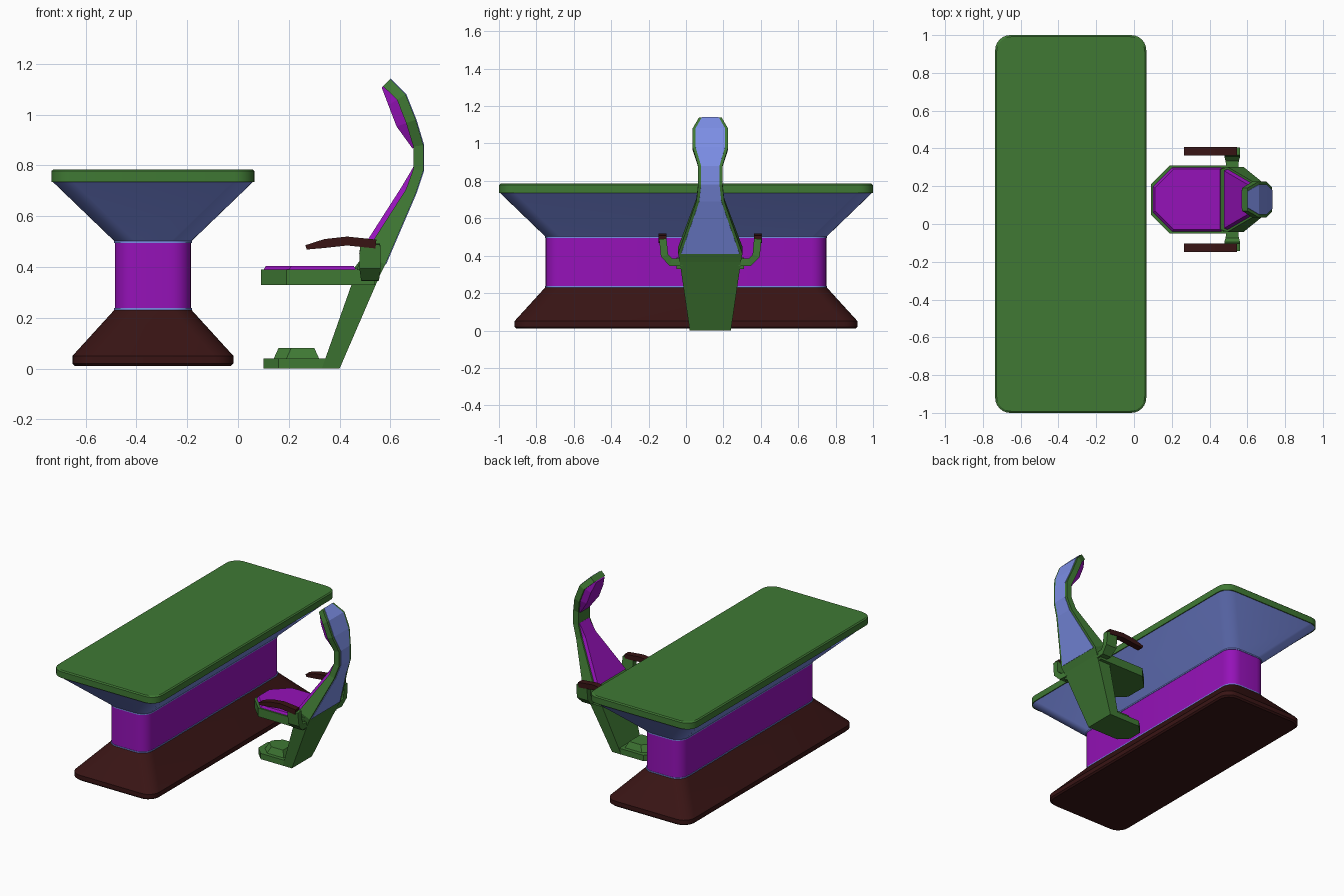
import bpy, bmesh, math
from mathutils import Vector

if "Cube" in bpy.data.objects:
    bpy.data.objects.remove(bpy.data.objects["Cube"])


def material(name, *rgb):
    mat = bpy.data.materials.new(name)
    mat.use_nodes = True
    mat.diffuse_color = (*rgb, 1)
    mat.node_tree.nodes["Principled BSDF"].inputs["Base Color"].default_value = (*rgb, 1)
    return mat


GREEN = material("green", 0.05, 0.19, 0.034)
PURPLE = material("purple", 0.3, 0.006, 0.48)
BLUE = material("periwinkle", 0.2, 0.27, 0.79)
MAROON = material("dark maroon", 0.04, 0.007, 0.007)

DESK_X = -0.335
CHAIR_Y = 0.13


def loft(name, mat, rings, smooth=False):
    """Skin equal-length rings of points and cap both ends."""
    bm = bmesh.new()
    loops = [[bm.verts.new(point) for point in ring] for ring in rings]
    for lower, upper in zip(loops, loops[1:]):
        for i in range(len(lower)):
            bm.faces.new((lower[i - 1], lower[i], upper[i], upper[i - 1]))
    bm.faces.new(loops[0])
    bm.faces.new(loops[-1])
    bmesh.ops.recalc_face_normals(bm, faces=bm.faces)
    mesh = bpy.data.meshes.new(name)
    bm.to_mesh(mesh)
    bm.free()
    mesh.materials.append(mat)
    part = bpy.data.objects.new(name, mesh)
    bpy.context.collection.objects.link(part)
    if smooth:
        bpy.ops.object.select_all(action="DESELECT")
        part.select_set(True)
        bpy.context.view_layer.objects.active = part
        bpy.ops.object.shade_smooth_by_angle(angle=math.radians(30))


# Desk: stacked rounded rectangles, each longer than wide by the same amount
def rounded_rectangle(half_width, z, radius=0.08, steps=6):
    half_length = half_width + 0.6
    ring = []
    for quarter, (sx, sy) in enumerate(((1, 1), (-1, 1), (-1, -1), (1, -1))):
        for step in range(steps + 1):
            angle = (quarter + step / steps) * math.pi / 2
            ring.append((DESK_X + sx * (half_width - radius) + radius * math.cos(angle),
                         sy * (half_length - radius) + radius * math.sin(angle), z))
    return ring


def desk_part(name, mat, *levels):
    loft(name, mat, [rounded_rectangle(*level) for level in levels], smooth=True)


COLUMN, TRIM, FOOT, TOP = 0.15, 0.153, 0.317, 0.4
desk_part("desk_base", MAROON, (FOOT - 0.01, 0.01), (FOOT, 0.02), (FOOT, 0.05), (TRIM, 0.23))
desk_part("lower_trim", BLUE, (TRIM, 0.23), (TRIM, 0.238))
desk_part("desk_column", PURPLE, (COLUMN, 0.235), (COLUMN, 0.5))
desk_part("desk_flare", BLUE, (TRIM, 0.495), (TRIM, 0.503), (TOP - 0.005, 0.736))
desk_part("desk_top", GREEN, (TOP, 0.735), (TOP, 0.778), (TOP - 0.008, 0.785))


# Chair plates: rectangles with chamfered front corners, optionally tapering upward
def plate(name, mat, front, rear, half, bottom, top, chamfer, taper=0):
    rings = []
    for z, inset in ((bottom, 0), (top, taper)):
        nose, tail, side = front + inset, rear - inset, half - inset
        outline = [(nose, side - chamfer), (nose + chamfer, side), (tail, side)]
        outline += [(x, -y) for x, y in reversed(outline)]
        rings.append([(x, CHAIR_Y + y, z) for x, y in outline])
    loft(name, mat, rings)


plate("seat_shell", GREEN, front=0.09, rear=0.54, half=0.18, bottom=0.33, top=0.39, chamfer=0.1)
plate("seat_cushion", PURPLE, front=0.1, rear=0.465, half=0.17, bottom=0.388, top=0.405,
      chamfer=0.1, taper=0.01)
plate("footrest", GREEN, front=0.1, rear=0.38, half=0.11, bottom=0, top=0.04, chamfer=0.06)
plate("foot_pad", GREEN, front=0.14, rear=0.32, half=0.085, bottom=0.038, top=0.082,
      chamfer=0.05, taper=0.02)


# Stem: leans back and widens from the footrest to the backrest
def stem_ring(front, rear, half, z):
    return [(x, CHAIR_Y + side * half, z)
            for x, side in ((front, -1), (rear, -1), (rear, 1), (front, 1))]


loft("seat_stem", GREEN, [stem_ring(0.33, 0.4, 0.11, 0), stem_ring(0.475, 0.577, 0.17, 0.41)])


# Ribbon: a band along a path, between two offsets measured along the path normal
def ribbon(name, mat, path, place, low, high, trim=0, slope=0):
    rings = []
    last = len(path) - 1
    for i, (u, v, half) in enumerate(path):
        along = Vector(path[min(i + 1, last)][:2]) - Vector(path[max(i - 1, 0)][:2])
        normal = Vector((-along.y, along.x)).normalized()
        under = Vector((u, v)) + normal * low[i]
        over = Vector((u, v)) + normal * high[i]
        wide = half - trim
        narrow = wide - slope * (high[i] - low[i])
        rings.append([place(*under, -wide), place(*under, wide),
                      place(*over, narrow), place(*over, -narrow)])
    loft(name, mat, rings)


def on_chair(x, z, across):
    return (x, CHAIR_Y + across, z)


# Backrest: rear outline as (x, z, half width), thicker towards the seat
SPINE = [(0.55, 0.35, 0.16), (0.58, 0.41, 0.172), (0.7, 0.69, 0.075), (0.73, 0.78, 0.065),
         (0.73, 0.88, 0.065), (0.7, 0.98, 0.095), (0.66, 1.08, 0.095), (0.6, 1.14, 0.06)]


def depths(path):
    return [0.04 + 0.18 * max(0, 0.7 - z) for x, z, half in path]


def cushion(name, path, bulges):
    shell = depths(path)
    ribbon(name, PURPLE, path, on_chair, [depth - 0.005 for depth in shell],
           [depth + bulge for depth, bulge in zip(shell, bulges)], trim=0.01, slope=0.4)


ribbon("backrest_shell", GREEN, SPINE, on_chair, [0] * len(SPINE), depths(SPINE))
ribbon("backrest_rear_panel", BLUE, SPINE[1:], on_chair,
       [-0.003] * len(SPINE), [0.004] * len(SPINE), trim=0.016)
cushion("back_cushion", SPINE[1:4], (0.02, 0.02, 0.002))
cushion("head_cushion", SPINE[4:], (0.005, 0.04, 0.04, 0.008))

# Armrests: a bracket bending out and up, with a curved bar on top
BRACKET = [(0.15, 0.365, 0.03), (0.21, 0.365, 0.035), (0.245, 0.4, 0.042), (0.254, 0.49, 0.04)]
BAR = [(0.265, 0.486, 0.022), (0.34, 0.51, 0.022), (0.43, 0.52, 0.022), (0.545, 0.508, 0.022)]
for label, side in (("left", 1), ("right", -1)):
    ribbon(label + "_arm_bracket", GREEN, BRACKET,
           lambda out, z, across: (0.52 + across, CHAIR_Y + side * out, z),
           [-0.02] * len(BRACKET), [0.02] * len(BRACKET))
    ribbon(label + "_armrest", MAROON, BAR,
           lambda x, z, across: on_chair(x, z, side * 0.255 + across),
           [-0.018, -0.035, -0.035, -0.035], [0] * len(BAR))
